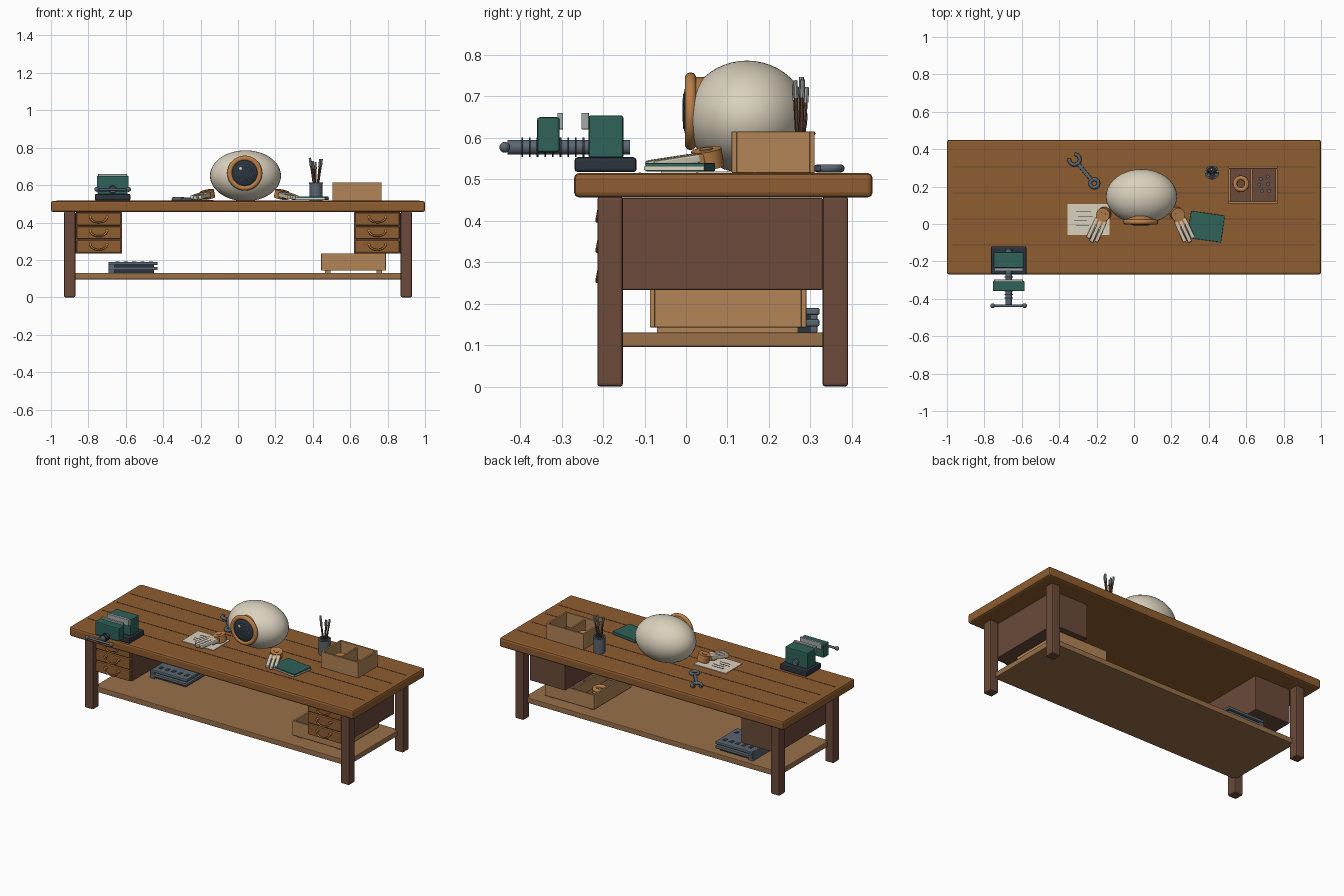
import bpy, math
from mathutils import Vector, Euler

if "Cube" in bpy.data.objects:
    bpy.data.objects.remove(bpy.data.objects["Cube"])


def mat(name, hexa):
    m = bpy.data.materials.new(name)
    c = [int(hexa[i:i + 2], 16) / 255 for i in (0, 2, 4)]
    m.diffuse_color = [((v + 0.055) / 1.055) ** 2.4 if v > 0.04 else v / 12.92 for v in c] + [1]
    m.use_nodes = True
    m.node_tree.nodes["Principled BSDF"].inputs["Base Color"].default_value = m.diffuse_color
    return m


TOP = mat("warm wood", "8f5d30")
DARK = mat("dark wood", "6b4a3a")
PALE = mat("pale wood", "b28556")
SHELF = mat("shelf wood", "98704a")
CREAM = mat("cream", "dad1bd")
INK = mat("dark slate", "2b343d")
SLATE = mat("slate", "5a6670")
TEAL = mat("teal", "2e6259")
COPPER = mat("copper", "bb7f48")
STEEL = mat("light steel", "a4a8a8")


def finish(name, m, smooth=False):
    o = bpy.context.object
    o.name = name
    o.data.materials.append(m)
    if smooth:
        bpy.ops.object.shade_smooth_by_angle(angle=math.radians(40))
    return o


def block(name, c, s, m, bevel=0.0, rot=(0, 0, 0)):
    bpy.ops.mesh.primitive_cube_add(size=1, location=c, rotation=rot)
    o = finish(name, m)
    o.scale = s
    bpy.ops.object.transform_apply(location=False, rotation=False, scale=True)
    if bevel:
        b = o.modifiers.new("bevel", 'BEVEL')
        b.width, b.segments = bevel, 2
    return o


def box(name, x0, x1, y0, y1, z0, z1, m, bevel=0.0):
    return block(name, ((x0 + x1) / 2, (y0 + y1) / 2, (z0 + z1) / 2),
                 (x1 - x0, y1 - y0, z1 - z0), m, bevel)


def rod(name, a, b, r, m, sides=16, r2=None):
    a, b = Vector(a), Vector(b)
    bpy.ops.mesh.primitive_cone_add(vertices=sides, radius1=r, radius2=r if r2 is None else r2,
                                    depth=(b - a).length, location=(a + b) / 2,
                                    rotation=(b - a).to_track_quat('Z', 'Y').to_euler())
    return finish(name, m, True)


def ball(name, c, s, m, seg=16, rings=10):
    bpy.ops.mesh.primitive_uv_sphere_add(segments=seg, ring_count=rings, radius=1, location=c)
    o = finish(name, m, True)
    o.scale = s
    return o


def ring(name, c, R, r, m, rot=(0, 0, 0), seg=28):
    bpy.ops.mesh.primitive_torus_add(major_segments=seg, minor_segments=10, location=c,
                                     rotation=rot, major_radius=R, minor_radius=r)
    return finish(name, m, True)


def wire(name, pts, r, m):
    cu = bpy.data.curves.new(name, 'CURVE')
    cu.dimensions, cu.bevel_depth, cu.bevel_resolution, cu.use_fill_caps = '3D', r, 2, True
    sp = cu.splines.new('POLY')
    sp.points.add(len(pts) - 1)
    for p, q in zip(sp.points, pts):
        p.co = (*q, 1)
    cu.materials.append(m)
    o = bpy.data.objects.new(name, cu)
    bpy.context.collection.objects.link(o)
    return o


# bench top with plank seams
box("bench_top", -1, 1, -0.27, 0.45, 0.456, 0.515, TOP, 0.012)
for y in (-0.112, 0.027, 0.166, 0.305):
    box("plank_seam", -0.97, 0.97, y - 0.003, y + 0.003, 0.512, 0.5165, DARK)

# legs and lower shelf
for sx in (-1, 1):
    for y in (-0.183, 0.36):
        block("leg", (sx * 0.9, y, 0.229), (0.06, 0.062, 0.458), DARK, 0.007)
box("lower_shelf", -0.89, 0.89, -0.17, 0.35, 0.096, 0.13, SHELF, 0.004)

# drawer cabinets with three drawers and drop handles each
for sx in (-1, 1):
    cx = sx * 0.745
    block("drawer_cabinet", (cx, 0.075, 0.344), (0.25, 0.51, 0.222), DARK, 0.004)
    for z in (0.418, 0.345, 0.272):
        block("drawer_front", (cx, -0.186, z), (0.236, 0.02, 0.066), TOP, 0.005)
        arc = [(cx + 0.045 * math.cos(t), -0.208 - 0.006 * abs(math.sin(t)), z + 0.012 + 0.03 * math.sin(t))
               for t in [math.pi + math.pi * i / 10 for i in range(11)]]
        wire("drawer_handle", arc, 0.005, COPPER)
        for s in (-1, 1):
            rod("handle_mount", (cx + s * 0.045, -0.19, z + 0.012), (cx + s * 0.045, -0.214, z + 0.012),
                0.008, COPPER, 10)


# open trays with a divider, a wire coil and loose nuts
def tray(x0, x1, y0, y1, z0, z1):
    w = 0.012
    box("tray_floor", x0 + w / 2, x1 - w / 2, y0 + w / 2, y1 - w / 2, z0, z0 + w, DARK)
    box("tray_front", x0, x1, y0, y0 + w, z0, z1, PALE, 0.002)
    box("tray_back", x0, x1, y1 - w, y1, z0, z1, PALE, 0.002)
    box("tray_left", x0, x0 + w, y0 + w, y1 - w, z0, z1, PALE, 0.002)
    box("tray_right", x1 - w, x1, y0 + w, y1 - w, z0, z1, PALE, 0.002)
    xd = x0 + 0.47 * (x1 - x0)
    box("tray_divider", xd - 0.005, xd + 0.005, y0 + w, y1 - w, z0 + w, z1 - 0.012, PALE)
    for k in range(2):
        ring("wire_coil", ((x0 + xd) / 2 + 0.005, (y0 + y1) / 2 + 0.005, z0 + w + 0.012 + 0.018 * k),
             0.032, 0.012, COPPER, seg=20)
    for i, (u, v) in enumerate(((0.35, 0.66), (0.3, 0.5), (0.65, 0.52), (0.4, 0.33), (0.68, 0.33), (0.62, 0.72))):
        p = Vector((xd + u * (x1 - xd), y0 + v * (y1 - y0), z0 + w))
        rod("loose_nut", p, p + Vector((0, 0, 0.014)), 0.011, SLATE, 6)


tray(0.505, 0.767, 0.11, 0.31, 0.515, 0.615)
tray(0.445, 0.79, -0.087, 0.29, 0.143, 0.235)
for x in (0.48, 0.755):
    box("tray_runner", x - 0.015, x + 0.015, -0.07, 0.27, 0.128, 0.144, PALE)

# stacked metal plates on the shelf
for z in (0.154, 0.181):
    box("metal_plate", -0.69, -0.43, 0.1, 0.322, z - 0.009, z + 0.009, SLATE, 0.005)
box("plate_spacer", -0.693, -0.66, 0.105, 0.317, 0.13, 0.188, SLATE, 0.003)
box("plate_core", -0.67, -0.45, 0.12, 0.3, 0.13, 0.175, INK)
for i in range(5):
    for y in (0.15, 0.27):
        block("plate_slot", (-0.645 + i * 0.045, y, 0.1905), (0.022, 0.03, 0.002), INK)

# bench vise
VX = -0.67
block("vise_base", (VX, -0.194, 0.535), (0.19, 0.15, 0.036), INK, 0.008)
block("vise_fixed_jaw", (VX, -0.193, 0.602), (0.16, 0.084, 0.104), TEAL, 0.006)
block("vise_moving_jaw", (VX, -0.332, 0.607), (0.17, 0.054, 0.085), TEAL, 0.006)
block("vise_jaw_plate", (VX, -0.243, 0.64), (0.155, 0.018, 0.04), STEEL, 0.002)
block("vise_jaw_plate", (VX, -0.303, 0.64), (0.155, 0.014, 0.04), STEEL, 0.002)
rod("vise_screw", (VX, -0.43, 0.577), (VX, -0.135, 0.577), 0.018, SLATE, 12)
for i in range(9):
    y = -0.395 + i * 0.0185
    rod("screw_thread", (VX, y - 0.002, 0.577), (VX, y + 0.002, 0.577), 0.023, INK, 14)
rod("vise_handle", (VX - 0.085, -0.437, 0.577), (VX + 0.085, -0.437, 0.577), 0.007, SLATE, 10)
for s in (-1, 1):
    ball("handle_knob", (VX + s * 0.085, -0.437, 0.577), (0.013,) * 3, SLATE, 12, 8)

# egg-shaped head with one round eye
ball("head", (0.04, 0.147, 0.65), (0.19, 0.146, 0.136), CREAM, 40, 24)
EX, EZ = 0.036, 0.664
rod("eye_socket", (EX, 0.005, EZ), (EX, 0.06, EZ), 0.082, COPPER, 32)
er = ring("eye_rim", (EX, 0.011, EZ), 0.08, 0.014, COPPER, (math.pi / 2, 0, 0), 32)
ball("eye_lens", (EX, 0.008, EZ), (0.07, 0.017, 0.07), INK, 28, 14)
ring("iris_ring", (EX, -0.004, EZ), 0.04, 0.003, SLATE, (math.pi / 2, 0, 0), 24)
ball("eye_glint", (EX - 0.022, -0.006, EZ + 0.024), (0.009, 0.003, 0.009), CREAM, 10, 6)

# hands resting on the bench
for sx, hx in ((-1, -0.162), (1, 0.232)):
    yaw = sx * 0.43
    rot = Euler((0.14, 0, yaw))
    base = Vector((hx, 0.052, 0.55))
    up = Vector((sx * 0.2, -0.15, 1)).normalized()
    rod("wrist_joint", base - up * 0.022, base + up * 0.022, 0.037, COPPER, 20)
    rod("wrist_pin", base + up * 0.018, base + up * 0.025, 0.016, PALE, 12)
    palm = Vector((0, -0.045, 0))
    palm.rotate(rot)
    block("palm", base + palm, (0.062, 0.05, 0.03), COPPER, 0.005, rot)
    for i in (-1, 0, 1):
        off = Vector((i * 0.024, -0.098 + 0.006 * abs(i), 0.005))
        off.rotate(rot)
        block("finger", base + off, (0.021, 0.13 - 0.012 * abs(i), 0.022), CREAM, 0.005, rot)

# paper sheet with pencil lines
box("paper_sheet", -0.355, -0.13, -0.06, 0.107, 0.515, 0.519, CREAM)
for i, (a, b) in enumerate(((-0.31, -0.23), (-0.3, -0.22), (-0.32, -0.25), (-0.31, -0.24))):
    y = 0.065 - i * 0.024
    box("pencil_line", a, b, y - 0.002, y + 0.002, 0.5185, 0.52, INK)

# notebook
block("notebook", (0.385, -0.014, 0.529), (0.182, 0.145, 0.02), TEAL, 0.003, (0, 0, -0.14))
block("notebook_pages", (0.387, -0.016, 0.5265), (0.18, 0.146, 0.009), CREAM, 0, (0, 0, -0.14))

# wrench: ring end, shaft and open jaw
ra, rb = Vector((-0.212, 0.217, 0.526)), Vector((-0.318, 0.345, 0.526))
d = (rb - ra).normalized()
ang = math.atan2(d.y, d.x)
ring("wrench_ring", ra, 0.022, 0.01, SLATE, seg=20)
block("wrench_shaft", (ra + rb) / 2, ((rb - ra).length - 0.05, 0.02, 0.014), SLATE, 0.003, (0, 0, ang))
jaw = [rb + Vector((0.028 * math.cos(ang + t), 0.028 * math.sin(ang + t), 0))
       for t in [0.7 + (2 * math.pi - 1.4) * i / 14 for i in range(15)]]
wire("wrench_jaw", jaw, 0.01, SLATE)

# brush cup
CX, CY = 0.417, 0.275
rod("cup", (CX, CY, 0.515), (CX, CY, 0.608), 0.034, SLATE, 20)
ring("cup_rim", (CX, CY, 0.61), 0.032, 0.005, SLATE, seg=20)
rod("cup_mouth", (CX, CY, 0.607), (CX, CY, 0.611), 0.03, INK, 20)
for i, h in enumerate((0.74, 0.722, 0.746, 0.728, 0.738)):
    t = i * 2 * math.pi / 5 + 0.4
    a = Vector((CX + 0.012 * math.cos(t), CY + 0.008 * math.sin(t), 0.6))
    b = Vector((CX + 0.034 * math.cos(t), CY + 0.016 * math.sin(t), h))
    m = a.lerp(b, 0.7)
    rod("brush_handle", a, m, 0.005, DARK, 8)
    rod("brush_tip", m, b, 0.007, STEEL, 8, 0.006)
